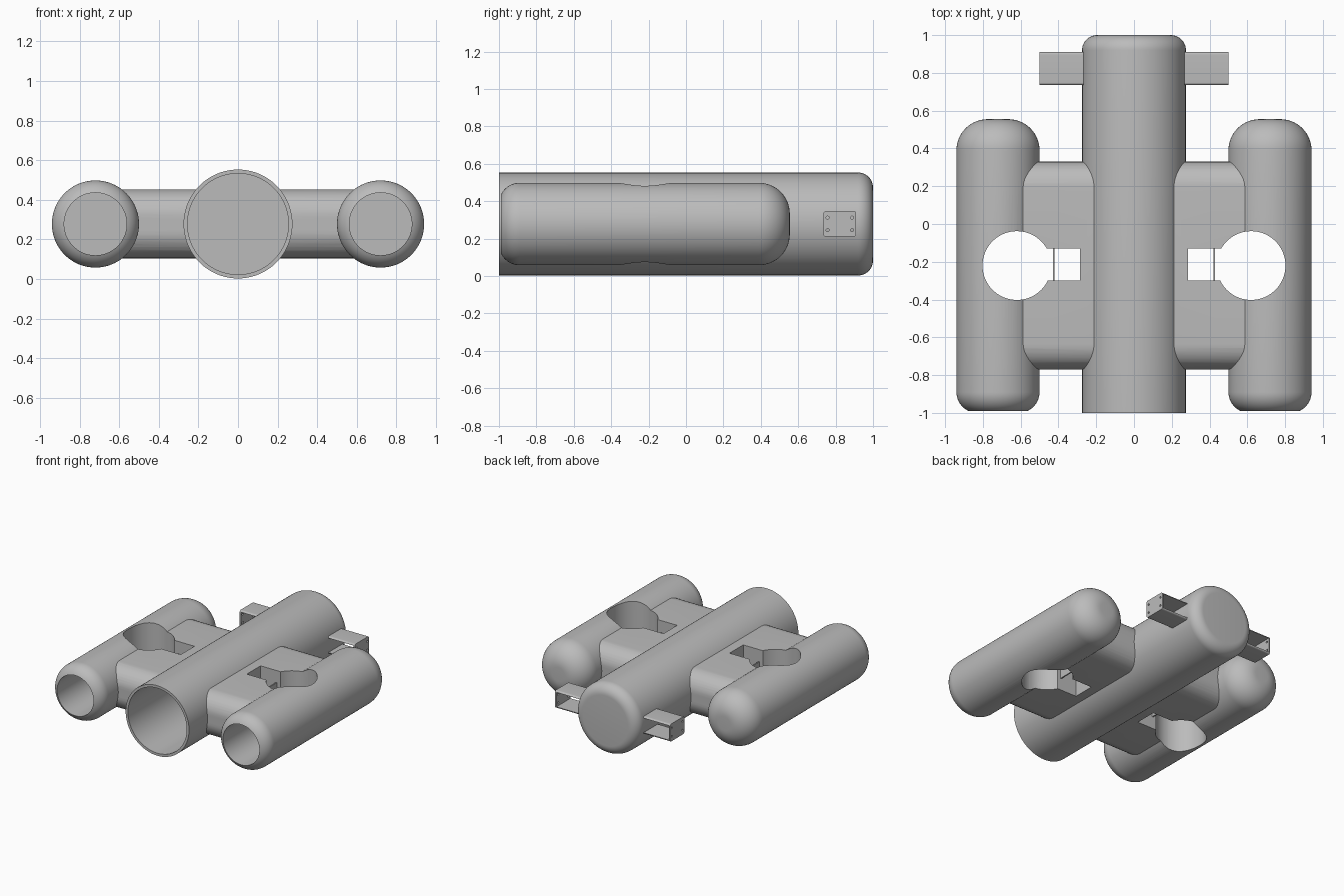
import bpy, bmesh, math
from mathutils import Matrix, Vector

if "Cube" in bpy.data.objects:
    bpy.data.objects.remove(bpy.data.objects["Cube"], do_unlink=True)

AXIS_Z = 0.278
grey = bpy.data.materials.new("plain grey")
grey.use_nodes = True
grey.diffuse_color = (0.5, 0.5, 0.5, 1)
grey.node_tree.nodes["Principled BSDF"].inputs["Base Color"].default_value = (0.5, 0.5, 0.5, 1)


def make(name, bm):
    bmesh.ops.recalc_face_normals(bm, faces=bm.faces)
    mesh = bpy.data.meshes.new(name)
    bm.to_mesh(mesh)
    bm.free()
    mesh.materials.append(grey)
    ob = bpy.data.objects.new(name, mesh)
    bpy.context.collection.objects.link(ob)
    return ob


def activate(ob):
    bpy.ops.object.select_all(action='DESELECT')
    ob.select_set(True)
    bpy.context.view_layer.objects.active = ob


def arc(r, y, radius, a0, a1, n=10):
    """Profile points (distance from axis, y) along a fillet."""
    return [(r + radius * math.cos(math.radians(a0 + (a1 - a0) * i / n)),
             y + radius * math.sin(math.radians(a0 + (a1 - a0) * i / n))) for i in range(n + 1)]


def lathe(name, profile, x):
    bm = bmesh.new()
    verts = [bm.verts.new((r, y, 0)) for r, y in profile]
    edges = [bm.edges.new(pair) for pair in zip(verts, verts[1:])]
    bmesh.ops.spin(bm, geom=verts + edges, cent=(0, 0, 0), axis=(0, 1, 0),
                   angle=math.tau, steps=80)
    bmesh.ops.remove_doubles(bm, verts=bm.verts, dist=1e-5)
    bmesh.ops.translate(bm, verts=bm.verts, vec=(x, 0, AXIS_Z))
    return make(name, bm)


def box(name, x, y, z, bevel=0, axis=0):
    """Box from three ranges; edges along one axis may be rounded."""
    bm = bmesh.new()
    bmesh.ops.create_cube(bm, size=1)
    for v in bm.verts:
        v.co = Vector([(a + b) / 2 + c * abs(b - a) for (a, b), c in zip((x, y, z), v.co)])
    if bevel:
        along = [e for e in bm.edges if abs((e.verts[0].co - e.verts[1].co).normalized()[axis]) > 0.9]
        bmesh.ops.bevel(bm, geom=along, offset=bevel, segments=10, profile=0.5, affect='EDGES')
    return make(name, bm)


def rod(name, centre, radius, length, axis):
    bm = bmesh.new()
    turn = {'X': Matrix.Rotation(math.pi / 2, 4, 'Y'),
            'Y': Matrix.Rotation(math.pi / 2, 4, 'X'), 'Z': Matrix()}[axis]
    bmesh.ops.create_cone(bm, cap_ends=True, segments=72, radius1=radius, radius2=radius,
                          depth=length, matrix=Matrix.Translation(centre) @ turn)
    return make(name, bm)


def cut(ob, cutter):
    mod = ob.modifiers.new("cut", 'BOOLEAN')
    mod.operation, mod.solver, mod.object = 'DIFFERENCE', 'EXACT', cutter
    activate(ob)
    bpy.ops.object.modifier_apply(modifier=mod.name)
    bpy.data.objects.remove(cutter, do_unlink=True)


def smooth(ob):
    activate(ob)
    bpy.ops.object.shade_smooth_by_angle(angle=math.radians(30))


# Central tube: open at the front, rounded closed back
smooth(lathe("central_tube", [(0, 0.94), (0.255, 0.94), (0.255, -1), (0.275, -1)]
             + arc(0.195, 0.92, 0.08, 0, 90) + [(0, 1)], 0))

for side, s in (("left", 1), ("right", -1)):
    px = 0.72 * s
    hole = (0.62 * s, -0.22, AXIS_Z)

    # Side pod with a front bore and a vertical through hole
    nose = math.degrees(math.acos(0.048 / 0.11))
    pod = lathe(side + "_pod", [(0, -0.5), (0.158, -0.5)]
                + arc(0.11, -0.89, 0.11, -nose, 0)
                + arc(0.055, 0.39, 0.165, 0, 90, 14) + [(0, 0.555)], px)
    cut(pod, rod("cutter", hole, 0.182, 1, 'Z'))
    smooth(pod)

    # Bridge block between tube and pod, rounded at both ends
    bridge = box(side + "_bridge", (0.15 * s, 0.65 * s), (-0.77, 0.33), (0.105, 0.453), 0.135)
    cut(bridge, rod("cutter", (0, 0, AXIS_Z), 0.265, 3, 'Y'))
    cut(bridge, rod("cutter", (px, 0, AXIS_Z), 0.2, 3, 'Y'))
    cut(bridge, rod("cutter", hole, 0.182, 1, 'Z'))
    cut(bridge, box("cutter", (0.287 * s, 0.5 * s), (-0.3, -0.13), (0, 1)))
    smooth(bridge)

    # Mounting tab standing in the slot
    tab = box(side + "_slot_tab", (0.42 * s, 0.43 * s), (-0.305, -0.125), (0.2, 0.36))
    cut(tab, rod("cutter", (0.425 * s, -0.215, AXIS_Z), 0.025, 0.1, 'X'))
    smooth(tab)

    # Rear bracket: channel with a drilled end plate
    bracket = box(side + "_rear_bracket", (0.265 * s, 0.5 * s), (0.735, 0.91), (0.21, 0.347), 0.014)
    cut(bracket, box("cutter", (0.2 * s, 0.488 * s), (0.6, 1.1), (0.222, 0.335)))
    for y in (0.757, 0.888):
        for z in (0.245, 0.312):
            cut(bracket, rod("cutter", (0.49 * s, y, z), 0.008, 0.1, 'X'))
    smooth(bracket)
